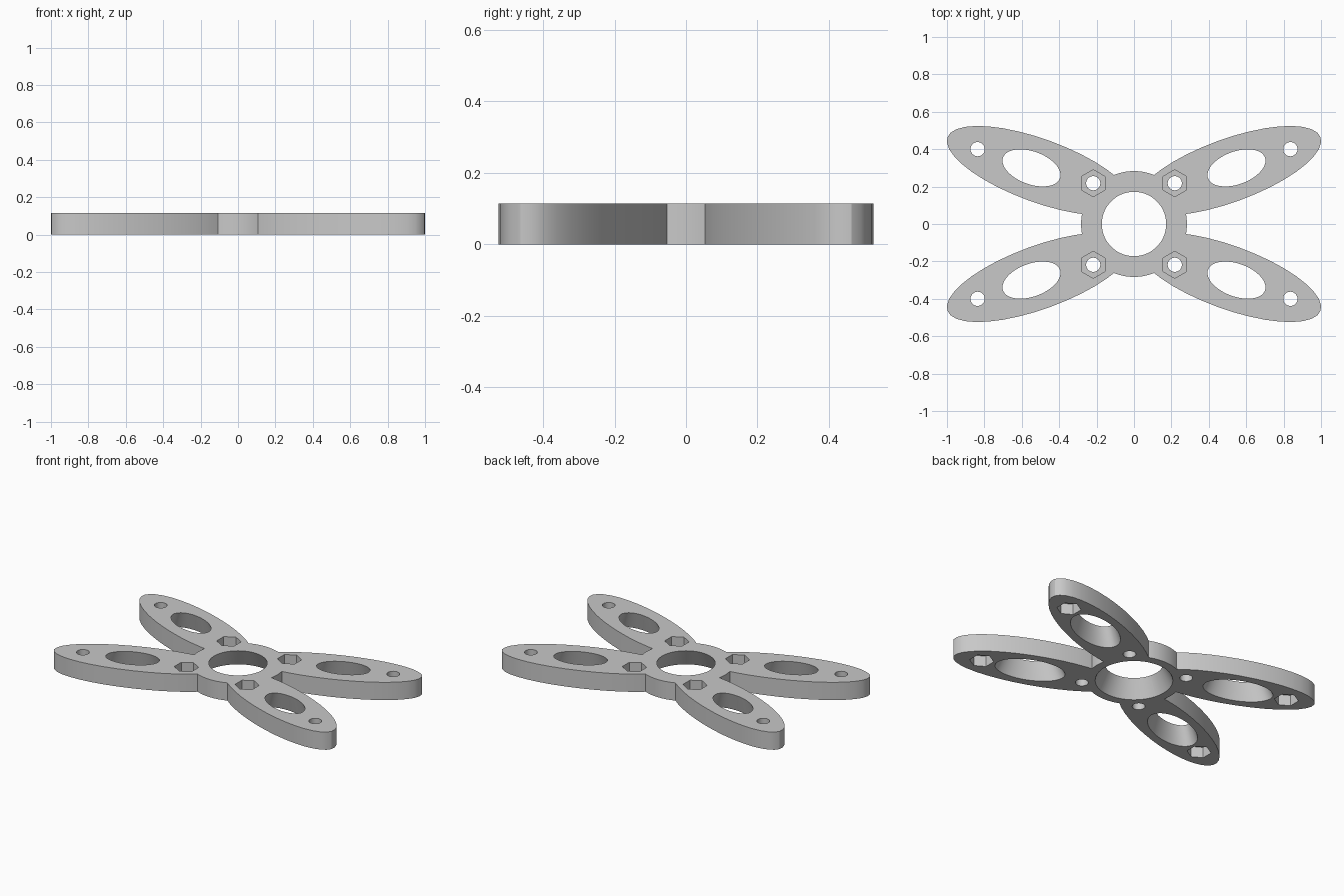
import bpy, bmesh, math
from mathutils import Matrix

cube = bpy.data.objects.get("Cube")
if cube:
    bpy.data.objects.remove(cube, do_unlink=True)

THICK = 0.115
POCKET = 0.07       # depth of the hexagonal nut pockets
FLARE = 0.33        # how much the large openings widen towards the underside
TILT = math.radians(20)

grey = bpy.data.materials.new("plain grey")
grey.use_nodes = True
colour = (0.58, 0.58, 0.58, 1)
grey.diffuse_color = colour
grey.node_tree.nodes["Principled BSDF"].inputs["Base Color"].default_value = colour


def prism(name, x, y, rx, ry, z0, z1, sides=64, turn=0.0, top_scale=1.0):
    """Upright prism or taper with an elliptical or polygonal outline."""
    bm = bmesh.new()
    ring = []
    for i in range(sides):
        a = math.tau * i / sides
        ring.append(bm.verts.new((rx * math.cos(a), ry * math.sin(a), z0)))
    base = bm.faces.new(ring)
    top = bmesh.ops.extrude_face_region(bm, geom=[base])["geom"]
    top = [v for v in top if isinstance(v, bmesh.types.BMVert)]
    bmesh.ops.scale(bm, vec=(top_scale, top_scale, 1), verts=top)
    bmesh.ops.translate(bm, vec=(0, 0, z1 - z0), verts=top)
    bm.transform(Matrix.Translation((x, y, 0)) @ Matrix.Rotation(turn, 4, 'Z'))
    bmesh.ops.recalc_face_normals(bm, faces=bm.faces)
    mesh = bpy.data.meshes.new(name)
    bm.to_mesh(mesh)
    bm.free()
    mesh.materials.append(grey)
    ob = bpy.data.objects.new(name, mesh)
    bpy.context.collection.objects.link(ob)
    return ob


def flared_cutter(name, x, y, rx, ry, turn=0.0):
    """Tapered cutter: rx and ry at the top face, wider at the underside."""
    wide, narrow = 1 + 2 * FLARE, 1 - FLARE
    return prism(name, x, y, rx * wide, ry * wide, -THICK, 2 * THICK, 72, turn, narrow / wide)


def combine(body, tool, operation):
    """Apply a boolean and discard the tool."""
    tool.hide_render = True
    mod = body.modifiers.new("join", 'BOOLEAN')
    mod.operation = operation
    mod.solver = 'EXACT'
    mod.object = tool
    bpy.context.view_layer.objects.active = body
    bpy.ops.object.modifier_apply(modifier=mod.name)
    bpy.data.objects.remove(tool, do_unlink=True)


# Round hub with four elliptical arms
frame = prism("four_arm_plate", 0, 0, 0.283, 0.283, 0, THICK, 72)
corners = [(sx, sy) for sx in (1, -1) for sy in (1, -1)]
for sx, sy in corners:
    # Mirrored arms: the outer tip always points away from the hub
    turn = sy * (TILT if sx > 0 else math.pi - TILT)
    arm = prism("arm", sx * 0.506, sy * 0.285, 0.523, 0.169, 0, THICK, 36, turn)
    combine(frame, arm, 'UNION')

# Central bore
combine(frame, flared_cutter("bore", 0, 0, 0.172, 0.172), 'DIFFERENCE')

low, high = -0.1, THICK + 0.1
for sx, sy in corners:
    # Oval window in the arm
    window = flared_cutter("window", sx * 0.548, sy * 0.3, 0.162, 0.0875, sx * sy * TILT)
    combine(frame, window, 'DIFFERENCE')
    # Bolt holes: inner pocket opens upward, outer pocket opens downward
    for x, y, z0, z1 in ((0.218, 0.218, THICK - POCKET, high), (0.836, 0.4, low, POCKET)):
        hole = prism("bolt_hole", sx * x, sy * y, 0.038, 0.038, low, high, 32)
        combine(frame, hole, 'DIFFERENCE')
        pocket = prism("nut_pocket", sx * x, sy * y, 0.072, 0.072, z0, z1, 6, math.pi / 2)
        combine(frame, pocket, 'DIFFERENCE')

bpy.ops.object.select_all(action='DESELECT')
frame.select_set(True)
bpy.context.view_layer.objects.active = frame
bpy.ops.object.shade_smooth_by_angle(angle=math.radians(30))
